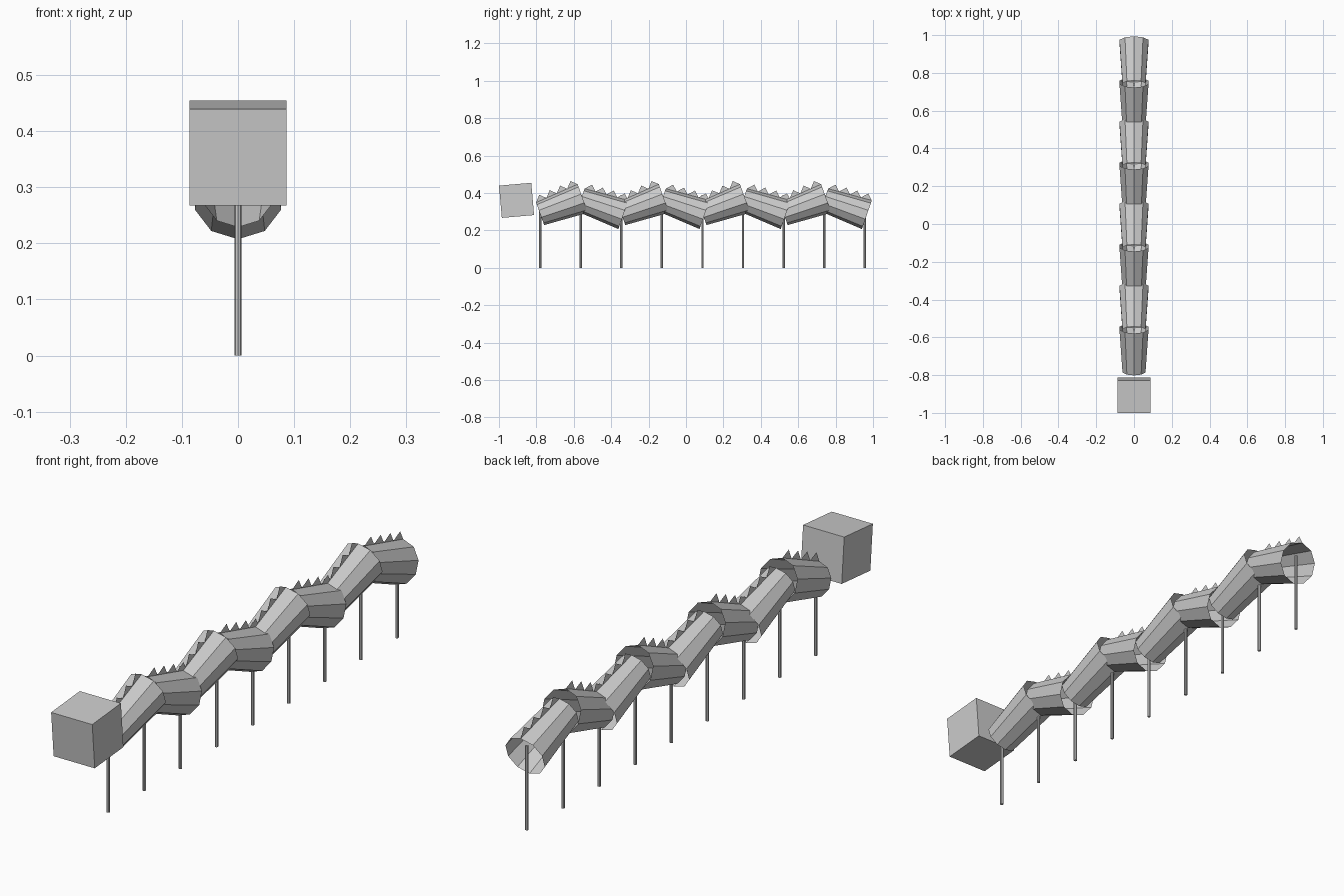
import bpy, bmesh, math
from mathutils import Vector

if "Cube" in bpy.data.objects:
    bpy.data.objects.remove(bpy.data.objects["Cube"])

SIDES, SEGMENTS, STEP = 10, 8, 0.217
Y0, RUN = -0.78, 0.228
R_FRONT, R_BACK = 0.064, 0.081
SPIKES, SPIKE_H = 4, 0.031


def finish(bm, name):
    me = bpy.data.meshes.new(name)
    bm.to_mesh(me)
    bm.free()
    ob = bpy.data.objects.new(name, me)
    bpy.context.collection.objects.link(ob)
    return ob


def body_frame(i):
    """End centres and up-direction of body segment i (alternately rising and falling)."""
    z0, z1 = (0.289, 0.371) if i % 2 == 0 else (0.363, 0.284)
    a = Vector((0, Y0 + i * STEP, z0))
    b = a + Vector((0, RUN, z1 - z0))
    d = (b - a).normalized()
    return a, b, Vector((0, -d.z, d.y))


# open tapered body tubes, each with a row of flat spine fins
for i in range(SEGMENTS):
    a, b, up = body_frame(i)
    bm = bmesh.new()
    rings = []
    for c, r in ((a, R_FRONT), (b, R_BACK)):
        ring = []
        for k in range(SIDES):
            t = math.pi / 2 + 2 * math.pi * k / SIDES
            ring.append(bm.verts.new(c + r * (math.cos(t) * Vector((1, 0, 0)) + math.sin(t) * up)))
        rings.append(ring)
    for k in range(SIDES):
        n = (k + 1) % SIDES
        bm.faces.new((rings[0][k], rings[0][n], rings[1][n], rings[1][k]))
    bmesh.ops.recalc_face_normals(bm, faces=bm.faces)
    finish(bm, f"body_segment_{i + 1}")

    bm = bmesh.new()
    p, q = a + up * R_FRONT, b + up * R_BACK
    for s in range(SPIKES):
        pts = (p.lerp(q, s / SPIKES), p.lerp(q, (s + 1) / SPIKES),
               p.lerp(q, (s + 0.5) / SPIKES) + up * SPIKE_H)
        bm.faces.new([bm.verts.new(v) for v in pts])
    finish(bm, f"spine_fins_{i + 1}")

# carrying poles under every joint
for i in range(SEGMENTS + 1):
    h = 0.32 if i % 2 == 0 else 0.39
    bpy.ops.mesh.primitive_cylinder_add(vertices=8, radius=0.0062, depth=h,
                                        location=(0, Y0 + i * STEP, h / 2))
    bpy.context.object.name = f"pole_{i + 1}"

# box head, tipped slightly
bpy.ops.mesh.primitive_cube_add(size=0.173, location=(0, -0.906, 0.361),
                                rotation=(math.radians(5), 0, 0))
bpy.context.object.name = "head"
